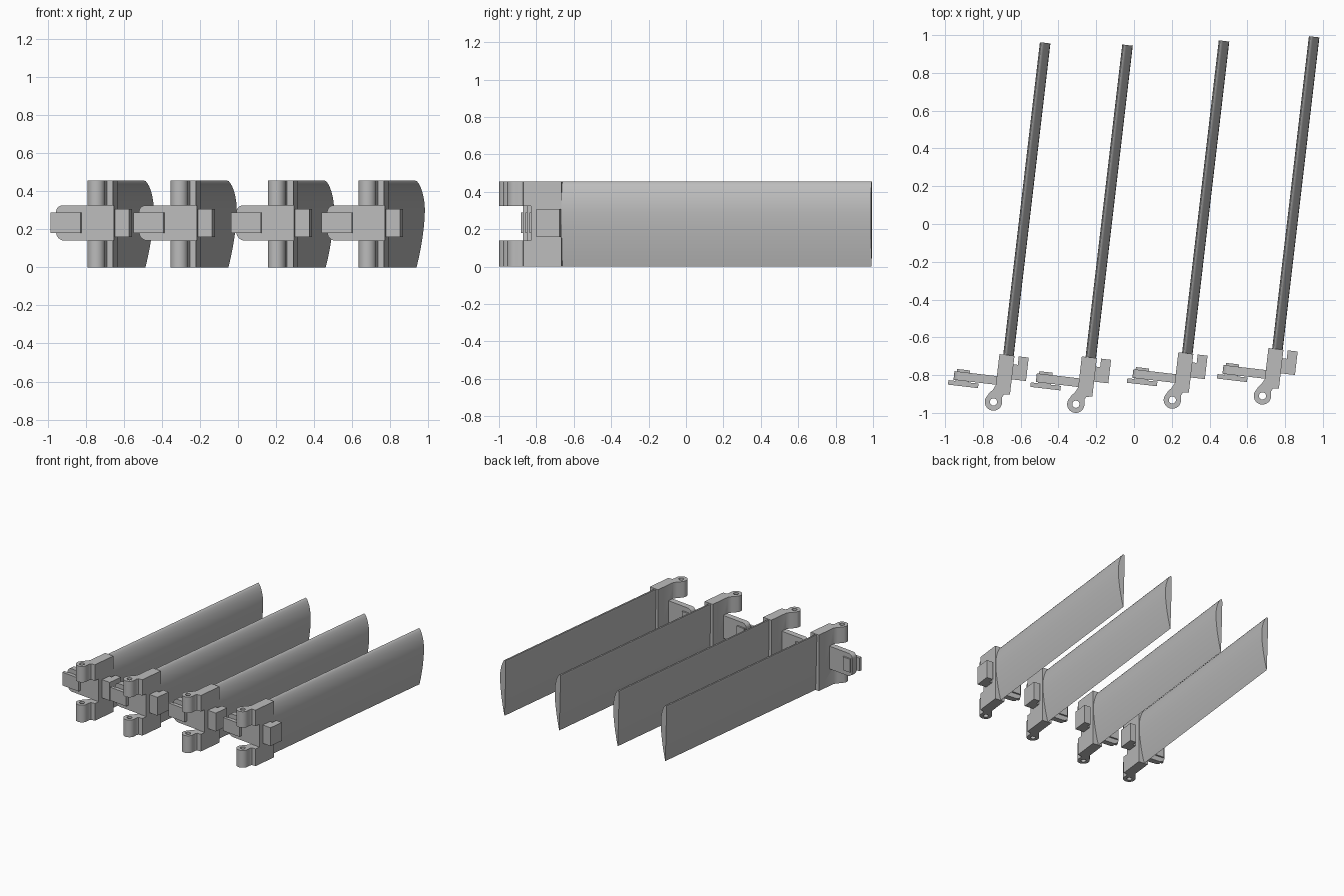
import bpy, bmesh, math

if "Cube" in bpy.data.objects:
    bpy.data.objects.remove(bpy.data.objects["Cube"])

grey = bpy.data.materials.new("plain_grey")
grey.diffuse_color = (0.5, 0.5, 0.5, 1)
grey.use_nodes = True
grey.node_tree.nodes["Principled BSDF"].inputs["Base Color"].default_value = grey.diffuse_color

H = 0.455                      # full height of each blade
GAP = (0.14, 0.325)            # height range between the two hinge lugs
TILT = math.radians(-6.7)


def prism(name, pts, lo, hi, axis="z"):
    """Extrude a 2D outline: (x, y) along z, or (x, z) along y."""
    place = (lambda a, b, h: (a, b, h)) if axis == "z" else (lambda a, b, h: (a, h, b))
    bm = bmesh.new()
    ends = [[bm.verts.new(place(a, b, h)) for a, b in pts] for h in (lo, hi)]
    n = len(pts)
    for end in ends:
        bm.faces.new(end)
    for i in range(n):
        j = (i + 1) % n
        bm.faces.new((ends[0][i], ends[0][j], ends[1][j], ends[1][i]))
    bmesh.ops.recalc_face_normals(bm, faces=bm.faces)
    mesh = bpy.data.meshes.new(name)
    bm.to_mesh(mesh)
    bm.free()
    mesh.materials.append(grey)
    ob = bpy.data.objects.new(name, mesh)
    bpy.context.collection.objects.link(ob)
    return ob


def rect(x0, x1, y0, y1):
    return [(x0, y0), (x1, y0), (x1, y1), (x0, y1)]


def arc(cx, cy, r, a0, a1, n):
    return [(cx + r * math.cos(math.radians(a0 + (a1 - a0) * i / n)),
             cy + r * math.sin(math.radians(a0 + (a1 - a0) * i / n))) for i in range(n + 1)]


def select_only(ob):
    bpy.ops.object.select_all(action="DESELECT")
    ob.select_set(True)
    bpy.context.view_layer.objects.active = ob


def cut(ob, cutter):
    mod = ob.modifiers.new("cut", "BOOLEAN")
    mod.operation = "DIFFERENCE"
    mod.solver = "EXACT"
    mod.object = cutter
    select_only(ob)
    bpy.ops.object.modifier_apply(modifier=mod.name)
    bpy.data.objects.remove(cutter)


# root fitting: block running down into a round hinge barrel
outline = [(0.082, 0.255), (0.002, 0.255), (0.002, 0.09), (-0.012, 0.062), (-0.028, 0.044)]
outline += arc(0, 0, 0.046, 140, 375, 24)
outline += [(0.043, 0.03), (0.05, 0.045), (0.082, 0.05)]
root = prism("root_fitting", outline, 0, H)
cut(root, prism("gap_cutter", rect(-0.2, 0.2, -0.2, 0.092), *GAP))
cut(root, prism("pin_cutter", arc(0, 0, 0.019, 0, 345, 23), -0.1, H + 0.1))

# side arm with a rounded outer end
arm_outline = [(0.08, GAP[0]), (0.08, GAP[1])]
arm_outline += arc(-0.19, GAP[1] - 0.034, 0.034, 90, 180, 6)
arm_outline += arc(-0.179, GAP[0] + 0.045, 0.045, 180, 270, 6)
arm = prism("side_arm", arm_outline, 0.092, 0.138, "y")

# latch on the arm: front plate and a plug passing through to the back
plate = prism("latch_plate", rect(-0.25, -0.09, 0.18, 0.288), 0.063, 0.087, "y")
plug = prism("latch_plug", rect(-0.212, -0.142, 0.18, 0.288), 0.08, 0.151, "y")

# stop block on the other side, with its short neck
neck = prism("stop_neck", rect(0.08, 0.11, 0.13, 0.21), 0.158, 0.307)
stop = prism("stop_block", rect(0.105, 0.158, 0.13, 0.255), 0.158, 0.307)

# blade: flat on one side, curved on the other, thick edge up
section = [(0.034, 0), (0.046, 0.05), (0.057, 0.105), (0.066, 0.16), (0.073, 0.215),
           (0.077, 0.265), (0.078, 0.305), (0.076, 0.34), (0.071, 0.37), (0.064, 0.398),
           (0.055, 0.422), (0.045, 0.441), (0.036, 0.452), (0.029, 0.455), (0.024, 0.45),
           (0.022, 0.435), (0.022, 0.4), (0.024, 0.3), (0.027, 0.2), (0.03, 0.1)]
blade = prism("blade", section, 0.25, 1.92, "y")

parts = [root, arm, plate, plug, neck, stop, blade]
for ob in (root, arm, blade):
    select_only(ob)
    bpy.ops.object.shade_smooth_by_angle(angle=math.radians(30))

# four copies side by side, each turned about its hinge
spots = [(-0.744, -0.942), (-0.308, -0.954), (0.203, -0.932), (0.68, -0.91)]
for i, (x, y) in enumerate(spots):
    for part in parts:
        ob = part if i == 0 else part.copy()
        if i:
            ob.name = f"{part.name}_{i + 1}"
            bpy.context.collection.objects.link(ob)
        ob.location = (x, y, 0)
        ob.rotation_euler = (0, 0, TILT)
